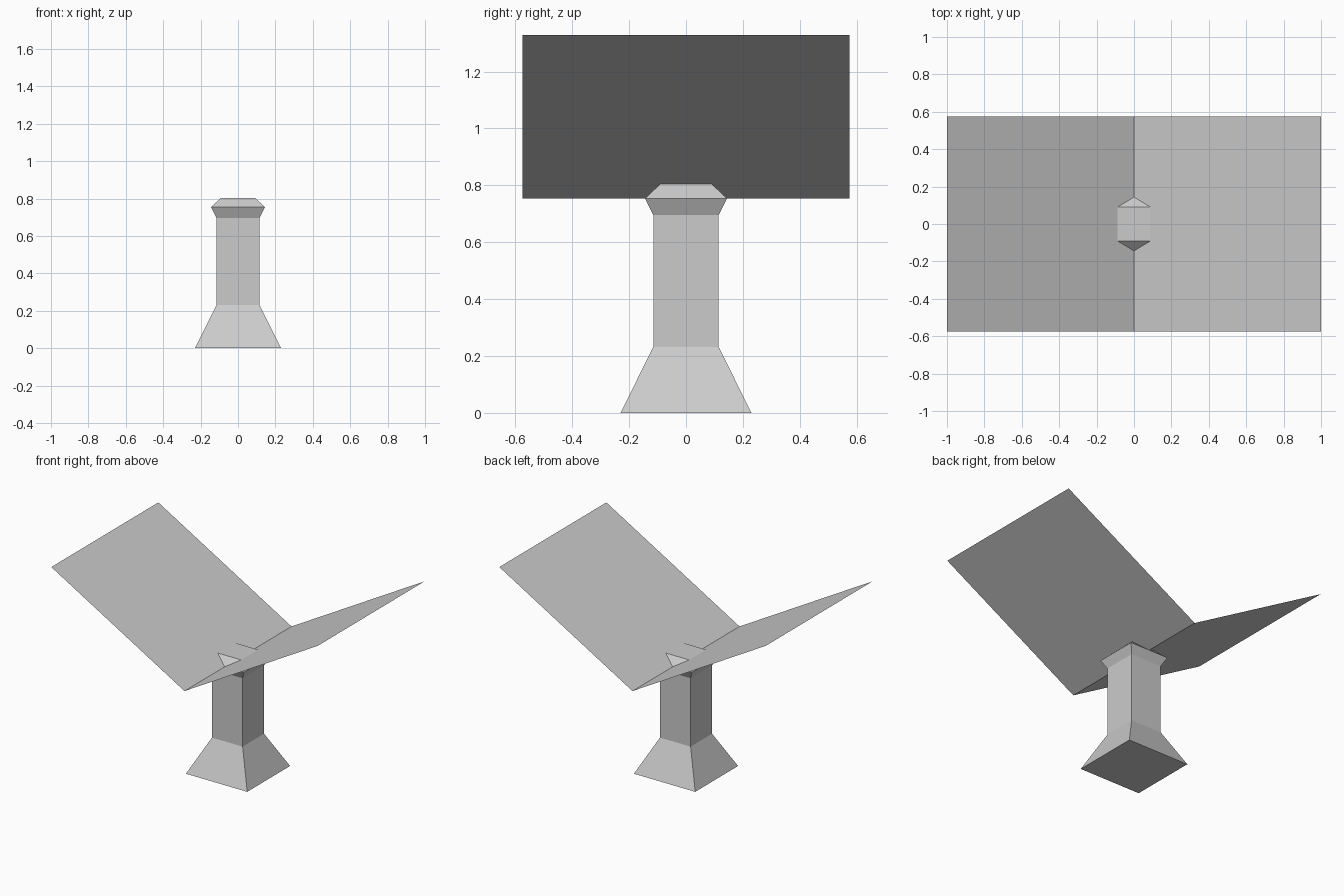
import bpy, bmesh

if "Cube" in bpy.data.objects:
    bpy.data.objects.remove(bpy.data.objects["Cube"])


def make_object(name, bm):
    mesh = bpy.data.meshes.new(name)
    bm.to_mesh(mesh)
    bm.free()
    obj = bpy.data.objects.new(name, mesh)
    bpy.context.collection.objects.link(obj)
    return obj


# Square pedestal: (half width, height) from foot to cap
profile = [(0.23, 0), (0.115, 0.232), (0.115, 0.696), (0.144, 0.754), (0.091, 0.804)]
bm = bmesh.new()
rings = [[bm.verts.new((sx * h, sy * h, z))
          for sx, sy in ((-1, -1), (1, -1), (1, 1), (-1, 1))]
         for h, z in profile]
for low, high in zip(rings, rings[1:]):
    for i in range(4):
        j = (i + 1) % 4
        bm.faces.new((low[i], low[j], high[j], high[i]))
bm.faces.new(rings[0][::-1])
bm.faces.new(rings[-1])
make_object("pedestal", bm)

# Thin V-shaped panels: one open sheet swept along y
bm = bmesh.new()
front, back = [[bm.verts.new((x, y, z))
                for x, z in ((-1, 1.328), (0, 0.754), (1, 1.328))]
               for y in (-0.574, 0.574)]
for i in range(2):
    bm.faces.new((front[i], front[i + 1], back[i + 1], back[i]))
make_object("v_panels", bm)
